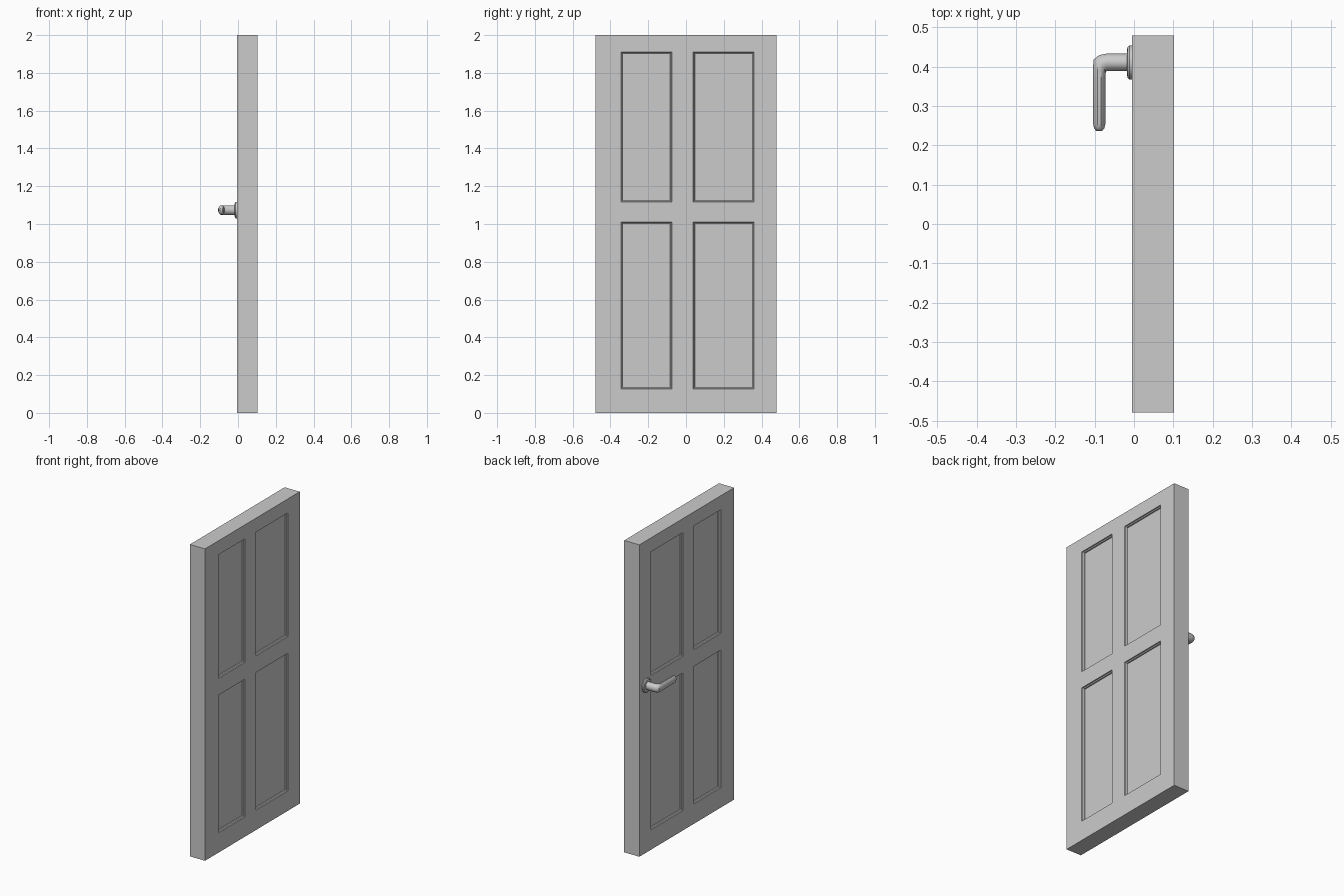
import bpy, bmesh, math
from mathutils import Vector, Matrix

if "Cube" in bpy.data.objects:
    bpy.data.objects.remove(bpy.data.objects["Cube"])


def finish(name, bm, smooth=None):
    bmesh.ops.recalc_face_normals(bm, faces=bm.faces[:])
    me = bpy.data.meshes.new(name)
    bm.to_mesh(me)
    bm.free()
    ob = bpy.data.objects.new(name, me)
    bpy.context.collection.objects.link(ob)
    if smooth:
        bpy.context.view_layer.objects.active = ob
        ob.select_set(True)
        bpy.ops.object.shade_smooth_by_angle(angle=math.radians(smooth))
        ob.select_set(False)
    return ob


# Door leaf: slab cut along the panel borders, panels sunk on both faces
X0, X1, W, H = -0.005, 0.102, 0.96, 2.0
panel_y = [(-0.345, -0.075), (0.038, 0.36)]
panel_z = [(0.127, 1.01), (1.117, 1.91)]

bm = bmesh.new()
bmesh.ops.create_cube(bm, size=1, matrix=Matrix.Translation(((X0 + X1) / 2, 0, H / 2))
                      @ Matrix.Diagonal((X1 - X0, W, H, 1)))
for axis, spans in ((1, panel_y), (2, panel_z)):
    for value in [v for span in spans for v in span]:
        co, no = Vector(), Vector()
        co[axis], no[axis] = value, 1
        bmesh.ops.bisect_plane(bm, geom=bm.verts[:] + bm.edges[:] + bm.faces[:],
                               plane_co=co, plane_no=no)


def is_panel(face):
    c = face.calc_center_median()
    return (abs(face.normal.x) > 0.9
            and any(a < c.y < b for a, b in panel_y)
            and any(a < c.z < b for a, b in panel_z))


bm.normal_update()
panels = [f for f in bm.faces if is_panel(f)]
# Stepped moulding: steep lip, slope, steep drop to the panel
for thickness, depth in ((0.002, -0.006), (0.008, -0.004), (0.002, -0.006)):
    bmesh.ops.inset_individual(bm, faces=panels, thickness=thickness, depth=depth)
    bm.normal_update()
finish("door_leaf", bm)

# Handle placement
HY, HZ = 0.411, 1.074


def loft(name, rings, sides, smooth):
    """Skin rings given as (centre, half-width vector, half-height)."""
    bm = bmesh.new()
    loops = []
    for centre, side, hz in rings:
        loop = []
        for i in range(sides):
            a = 2 * math.pi * (i + 0.5) / sides
            loop.append(bm.verts.new(Vector(centre) + Vector(side) * math.cos(a)
                                     + Vector((0, 0, hz * math.sin(a)))))
        loops.append(loop)
    for p, q in zip(loops, loops[1:]):
        for i in range(sides):
            j = (i + 1) % sides
            bm.faces.new((p[i], p[j], q[j], q[i]))
    bm.faces.new(loops[0])
    bm.faces.new(loops[-1])
    return finish(name, bm, smooth)


# Round rosette against the door
loft("handle_rosette",
     [((x, HY, HZ), (0, r, 0), r) for x, r in
      ((0.0, 0.044), (-0.012, 0.044), (-0.017, 0.038), (-0.018, 0.022))], 24, 35)

# Lever: shaft out from the door, bend, then grip running toward -y
grip_x = -0.0885
lever = [((-0.01, HY, HZ), (0, 0.023, 0), 0.026),
         ((-0.070, HY, HZ), (0, 0.023, 0), 0.026),
         ((-0.0805, 0.4085, HZ), (-0.0085, 0.022, 0), 0.026),
         ((-0.0865, 0.402, HZ), (-0.0165, 0.017, 0), 0.026),
         ((grip_x, 0.390, HZ), (-0.0167, 0.006, 0), 0.026)]
lever += [((grip_x, y, HZ), (-w, 0, 0), h) for y, w, h in
          ((0.370, 0.0162, 0.025), (0.255, 0.0162, 0.025),
           (0.243, 0.0135, 0.021), (0.236, 0.007, 0.012))]
loft("handle_lever", lever, 12, 40)
